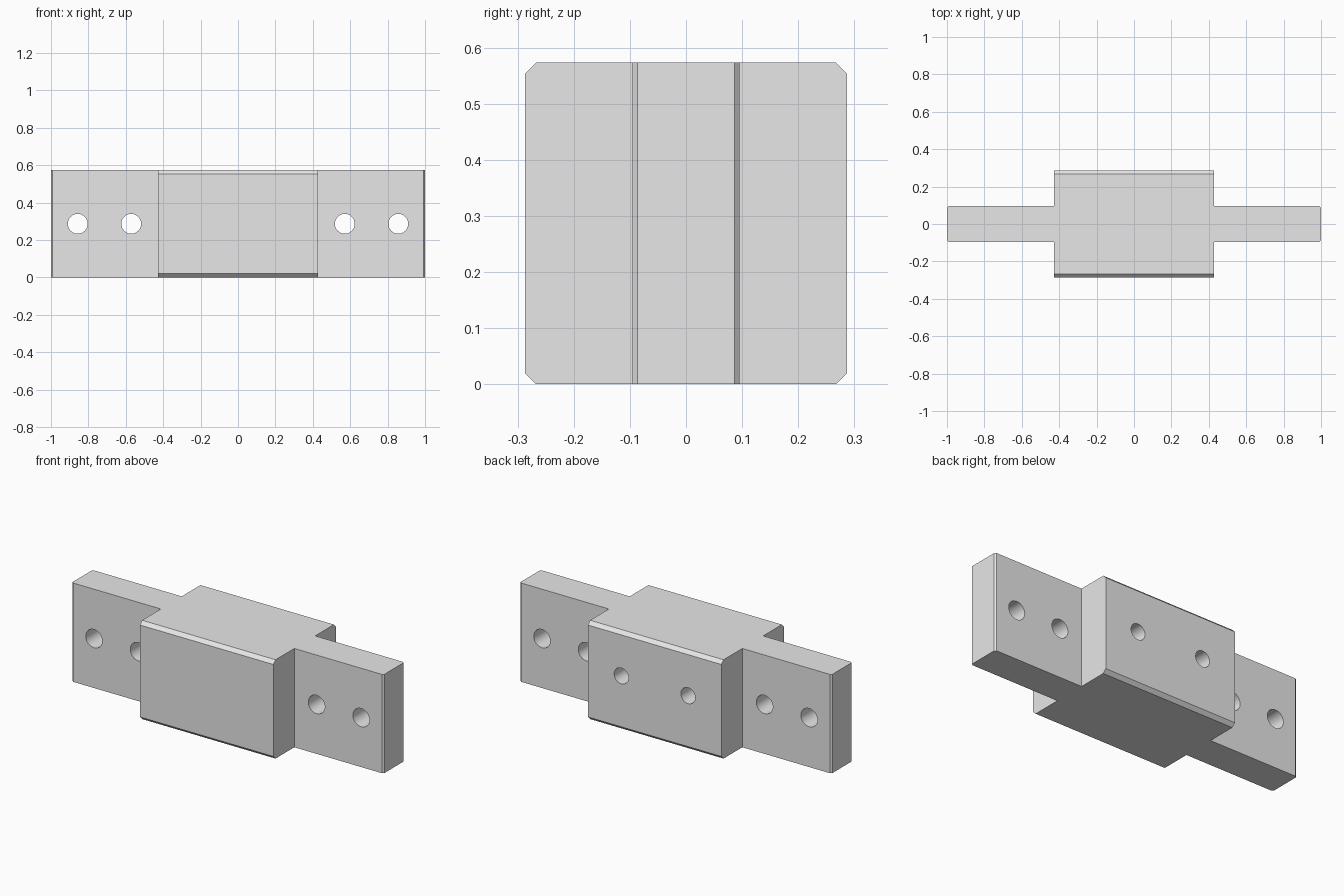
import bpy, bmesh, math
from mathutils import Matrix

cube = bpy.data.objects.get("Cube")
if cube:
    bpy.data.objects.remove(cube, do_unlink=True)

HEIGHT = 0.573
BLOCK_X, BLOCK_Y, BLOCK_CHAMFER = 0.428, 0.287, 0.02
TAB_X, TAB_Y, TAB_CHAMFER = 1.0, 0.0955, 0.009

grey = bpy.data.materials.new("plain grey")
grey.use_nodes = True
grey.diffuse_color = (0.8, 0.8, 0.8, 1)
grey.node_tree.nodes["Principled BSDF"].inputs["Base Color"].default_value = (0.8, 0.8, 0.8, 1)


def make_object(name, bm):
    bmesh.ops.recalc_face_normals(bm, faces=bm.faces)
    mesh = bpy.data.meshes.new(name)
    bm.to_mesh(mesh)
    bm.free()
    mesh.materials.append(grey)
    obj = bpy.data.objects.new(name, mesh)
    bpy.context.collection.objects.link(obj)
    return obj


# Body: cross-shaped plan, one quarter mirrored around, extruded upwards
quarter = [(TAB_X, TAB_Y - TAB_CHAMFER), (TAB_X - TAB_CHAMFER, TAB_Y),
           (BLOCK_X, TAB_Y), (BLOCK_X, BLOCK_Y)]
half = quarter + [(-x, y) for x, y in reversed(quarter)]
plan = half + [(x, -y) for x, y in reversed(half)]
bm = bmesh.new()
base = bm.faces.new([bm.verts.new((x, y, 0)) for x, y in plan])
top = bmesh.ops.extrude_face_region(bm, geom=[base], use_keep_orig=True)
bmesh.ops.translate(bm, vec=(0, 0, HEIGHT),
                    verts=[g for g in top["geom"] if isinstance(g, bmesh.types.BMVert)])

# Chamfer the long horizontal edges of the central block
long_edges = [e for e in bm.edges
              if all(abs(v.co.y) > BLOCK_Y - 0.001 for v in e.verts)
              and abs(e.verts[0].co.x - e.verts[1].co.x) > BLOCK_X]
bmesh.ops.bevel(bm, geom=long_edges, offset=BLOCK_CHAMFER, offset_type='OFFSET',
                segments=1, affect='EDGES')
body = make_object("mounting_block", bm)

# Drills: through holes in the tabs, blind holes in the back of the block
bm = bmesh.new()


def add_drill(x, y, z, radius, length):
    place = Matrix.Translation((x, y, z)) @ Matrix.Rotation(math.pi / 2, 4, 'X')
    bmesh.ops.create_cone(bm, cap_ends=True, segments=48, radius1=radius,
                          radius2=radius, depth=length, matrix=place)


for side in (-1, 1):
    for x in (0.571, 0.857):
        add_drill(side * x, 0, HEIGHT / 2, 0.053, 0.4)
    add_drill(side * 0.214, BLOCK_Y, 0.315, 0.046, 0.44)
drills = make_object("hole_cutters", bm)
drills.hide_render = True

cut = body.modifiers.new("holes", 'BOOLEAN')
cut.operation = 'DIFFERENCE'
cut.solver = 'EXACT'
cut.object = drills

# Apply the cut, remove the cutters and smooth the hole walls
bpy.ops.object.select_all(action='DESELECT')
body.select_set(True)
bpy.context.view_layer.objects.active = body
bpy.ops.object.modifier_apply(modifier=cut.name)
bpy.data.objects.remove(drills, do_unlink=True)
bpy.ops.object.shade_smooth_by_angle(angle=math.radians(30))
